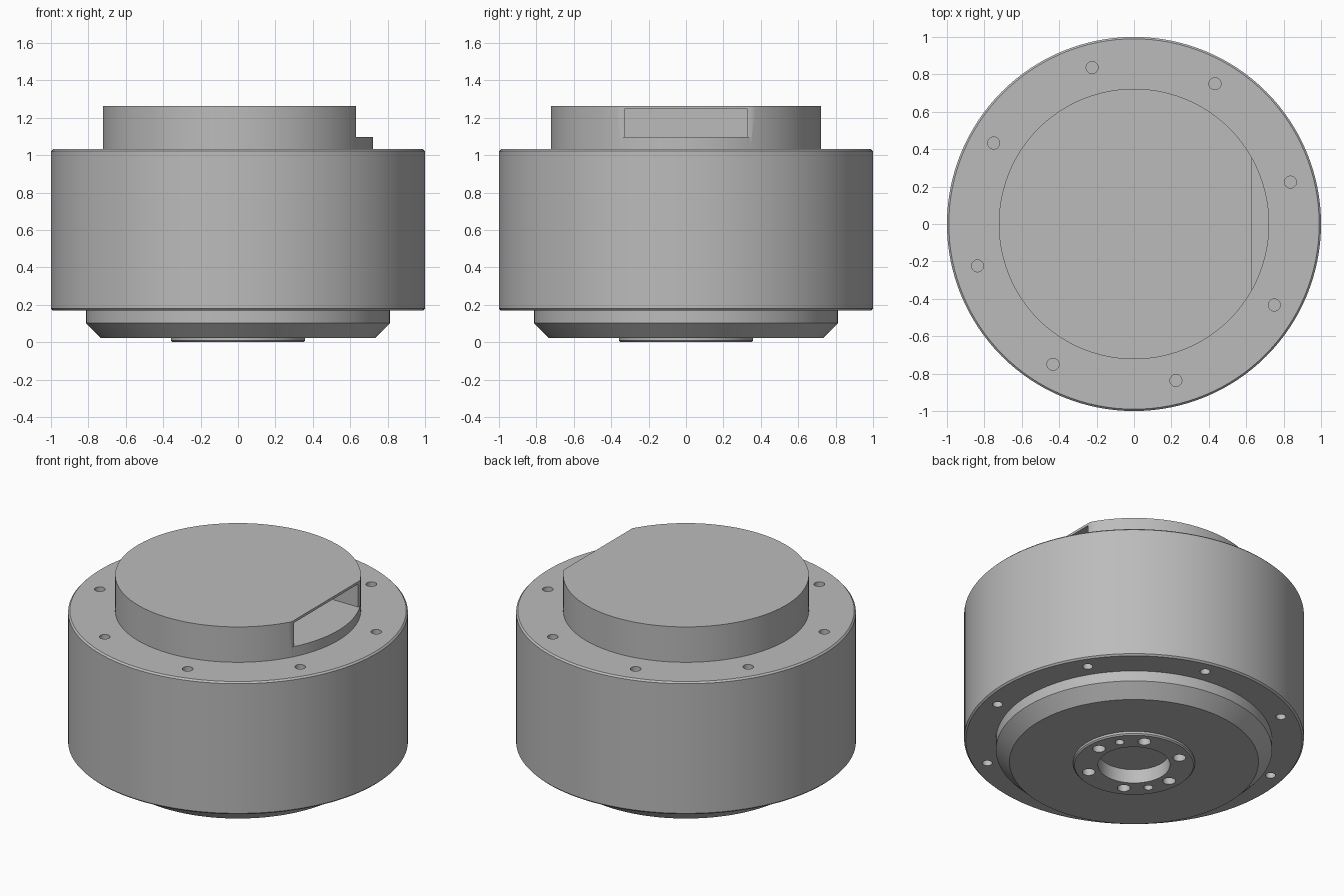
import bpy, bmesh
from math import cos, sin, pi, radians
from mathutils import Matrix, Vector

if "Cube" in bpy.data.objects:
    bpy.data.objects.remove(bpy.data.objects["Cube"], do_unlink=True)

# Single plain grey finish
grey = bpy.data.materials.new("plain_grey")
grey.use_nodes = True
colour = (0.5, 0.5, 0.5, 1)
grey.diffuse_color = colour
grey.node_tree.nodes["Principled BSDF"].inputs["Base Color"].default_value = colour


def make_object(name, bm):
    bmesh.ops.recalc_face_normals(bm, faces=bm.faces)
    mesh = bpy.data.meshes.new(name)
    bm.to_mesh(mesh)
    bm.free()
    mesh.materials.append(grey)
    obj = bpy.data.objects.new(name, mesh)
    bpy.context.collection.objects.link(obj)
    return obj


def lathe(name, profile, segments=128):
    """Turn a (radius, height) profile into a capped solid."""
    bm = bmesh.new()
    rings = []
    for r, z in profile:
        rings.append([bm.verts.new((r * cos(2 * pi * i / segments),
                                    r * sin(2 * pi * i / segments), z))
                      for i in range(segments)])
    for low, high in zip(rings, rings[1:]):
        for i in range(segments):
            j = (i + 1) % segments
            bm.faces.new((low[i], low[j], high[j], high[i]))
    bm.faces.new(rings[0])
    bm.faces.new(rings[-1])
    return make_object(name, bm)


def add_drill(bm, radius, z_low, z_high, x=0, y=0, segments=24):
    centre = Vector((x, y, (z_low + z_high) / 2))
    bmesh.ops.create_cone(bm, cap_ends=True, segments=segments,
                          radius1=radius, radius2=radius,
                          depth=z_high - z_low,
                          matrix=Matrix.Translation(centre))


def add_drill_ring(bm, count, start, ring, radius, z_low, z_high):
    for k in range(count):
        a = radians(start) + 2 * pi * k / count
        add_drill(bm, radius, z_low, z_high, ring * cos(a), ring * sin(a))


def box_cutter(name, low, high):
    bm = bmesh.new()
    low, high = Vector(low), Vector(high)
    size = Matrix.Diagonal((*(high - low), 1))
    bmesh.ops.create_cube(bm, size=1,
                          matrix=Matrix.Translation((low + high) / 2) @ size)
    return make_object(name, bm)


def cut(target, cutter):
    """Subtract the cutter, bake the result and drop the cutter."""
    cutter.hide_render = True
    mod = target.modifiers.new("cut", 'BOOLEAN')
    mod.operation = 'DIFFERENCE'
    mod.solver = 'EXACT'
    mod.object = cutter
    graph = bpy.context.evaluated_depsgraph_get()
    mesh = bpy.data.meshes.new_from_object(target.evaluated_get(graph))
    target.modifiers.clear()
    target.data = mesh
    bpy.data.objects.remove(cutter, do_unlink=True)


# Housing: output hub, chamfered flange and main drum in one turned piece
housing = lathe("housing", [
    (0.35, 0), (0.358, 0.008), (0.358, 0.022),
    (0.733, 0.022), (0.813, 0.102), (0.813, 0.17),
    (0.99, 0.17), (1, 0.18), (1, 1.022), (0.99, 1.032)])

# Bolt holes in the drum rims and the hub, plus the central bore
drills = bmesh.new()
add_drill_ring(drills, 8, 15, 0.866, 0.032, 0.88, 1.2)
add_drill_ring(drills, 8, 32.5, 0.906, 0.03, 0.05, 0.32)
add_drill_ring(drills, 6, 2.5, 0.28, 0.038, -0.1, 0.15)
add_drill_ring(drills, 2, 32.5, 0.28, 0.027, -0.1, 0.15)
add_drill(drills, 0.212, -0.1, 0.09, segments=64)
cut(housing, make_object("drill_cutter", drills))

# Rear cap with a flat on its left side and a connector opening in it
cap = lathe("rear_cap", [(0.723, 1.0), (0.723, 1.262)])
cut(cap, box_cutter("flat_cutter", (0.632, -1, 1.097), (1, 1, 1.5)))
cut(cap, box_cutter("opening_cutter", (0.15, -0.33, 1.097), (0.7, 0.33, 1.246)))

# Smooth turned surfaces, crisp machined edges
bpy.ops.object.select_all(action='DESELECT')
for part in (housing, cap):
    part.select_set(True)
bpy.context.view_layer.objects.active = housing
bpy.ops.object.shade_smooth_by_angle(angle=radians(30))
